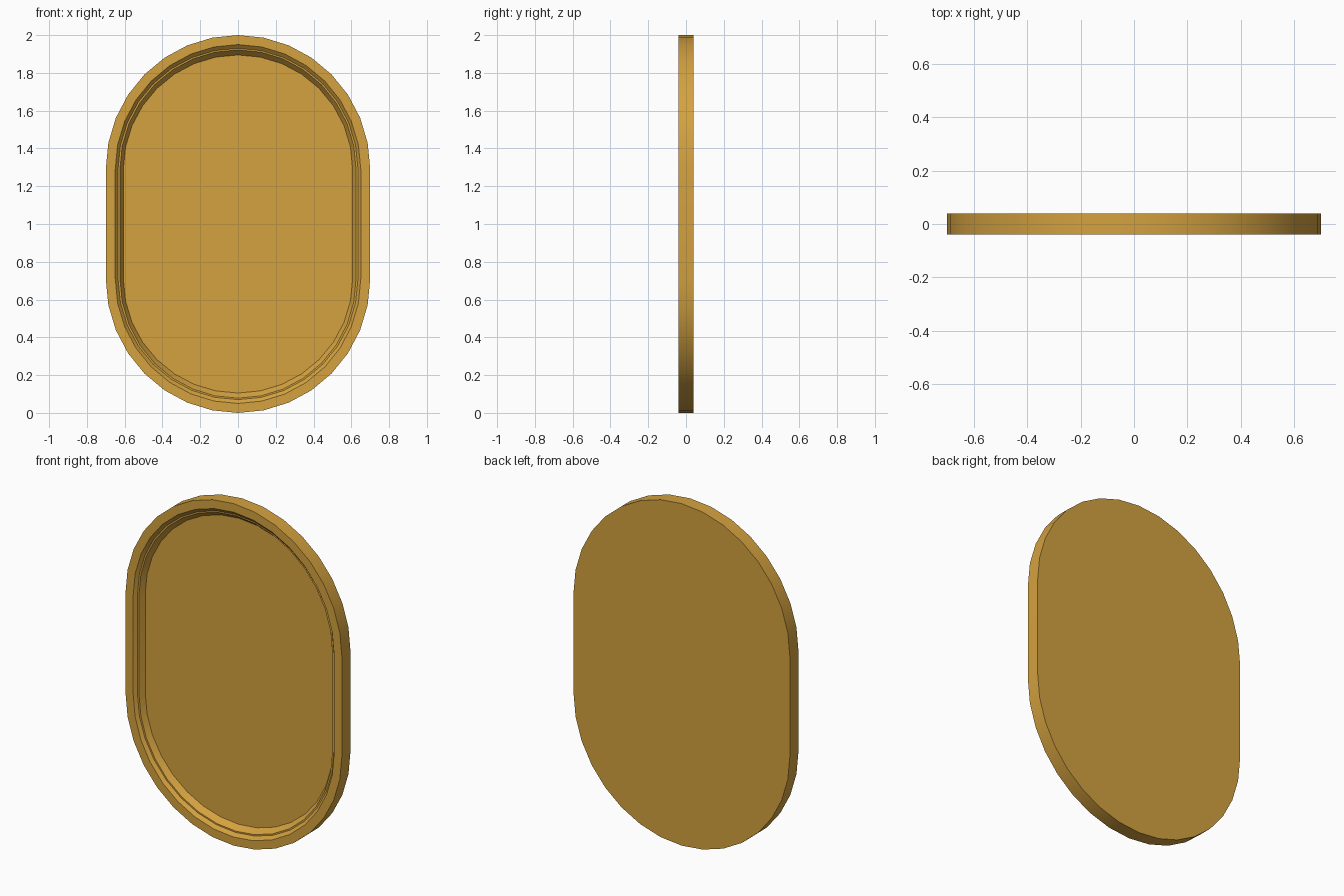
import bpy, bmesh, math

cube = bpy.data.objects.get("Cube")
if cube:
    bpy.data.objects.remove(cube, do_unlink=True)

ARC_STEPS = 16          # segments in each rounded end
HALF_STRAIGHT = 0.29    # half the length of the straight sides

# Ochre material
ochre = bpy.data.materials.new("ochre")
ochre.use_nodes = True
colour = (0.66, 0.36, 0.05, 1)
ochre.diffuse_color = colour
ochre.node_tree.nodes["Principled BSDF"].inputs["Base Color"].default_value = colour


def add_loop(bm, half_width, end_height, y):
    """Ring of vertices with straight sides and rounded top and bottom."""
    ring = []
    for end in (0, 1):
        for i in range(ARC_STEPS + 1):
            a = math.pi * (end + i / ARC_STEPS)
            z = 1 + (HALF_STRAIGHT if end == 0 else -HALF_STRAIGHT)
            ring.append(bm.verts.new((half_width * math.cos(a), y,
                                      z + end_height * math.sin(a))))
    return ring


# Cross-section from back to recessed floor: half width, end height, depth
section = [
    (0.70, 0.71, 0.04),     # back edge
    (0.70, 0.71, -0.04),    # front edge
    (0.65, 0.66, -0.04),    # inside of the flat rim
    (0.635, 0.64, -0.022),  # foot of the first bevel
    (0.625, 0.632, -0.022), # inside of the narrow ledge
    (0.607, 0.605, 0.01),   # recessed floor
]

# Rounded panel with stepped rim
bm = bmesh.new()
loops = [add_loop(bm, *row) for row in section]
for a, b in zip(loops, loops[1:]):
    for i in range(len(a)):
        j = (i + 1) % len(a)
        bm.faces.new((a[i], a[j], b[j], b[i]))
bm.faces.new(loops[0])
bm.faces.new(loops[-1])
bmesh.ops.recalc_face_normals(bm, faces=bm.faces)

mesh = bpy.data.meshes.new("rimmed_panel")
bm.to_mesh(mesh)
bm.free()
mesh.materials.append(ochre)
panel = bpy.data.objects.new("rimmed_panel", mesh)
bpy.context.collection.objects.link(panel)

# Smooth round the outline, crisp at the steps
bpy.ops.object.select_all(action='DESELECT')
panel.select_set(True)
bpy.context.view_layer.objects.active = panel
bpy.ops.object.shade_smooth_by_angle(angle=math.radians(25))
